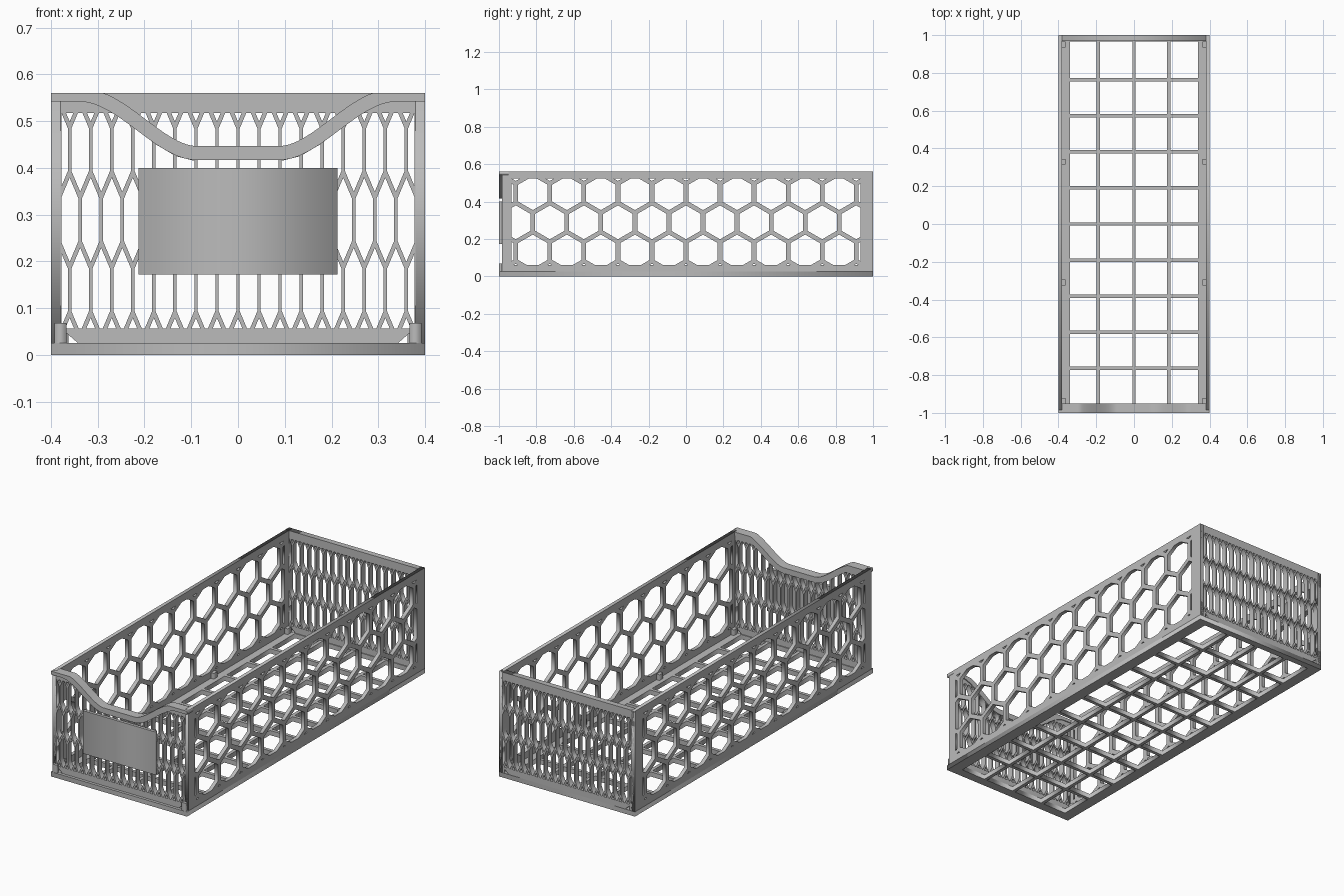
import bpy
import math
from mathutils import Matrix

cube = bpy.data.objects.get("Cube")
if cube:
    bpy.data.objects.remove(cube)

grey = bpy.data.materials.new("plain grey")
grey.use_nodes = True
grey.diffuse_color = (0.5, 0.5, 0.5, 1)
grey.node_tree.nodes["Principled BSDF"].inputs["Base Color"].default_value = (0.5, 0.5, 0.5, 1)

# Local (u, v, w) frames: upright facing front, upright facing sideways, lying flat
FRONT = Matrix.Rotation(math.pi / 2, 4, "X")
SIDE = Matrix.Rotation(math.pi / 2, 4, "Z") @ FRONT
FLAT = Matrix.Identity(4)


def panel(name, loops, thickness, frame, location):
    """Extruded flat panel; the first loop is the outline, the rest are holes."""
    curve = bpy.data.curves.new(name, "CURVE")
    curve.dimensions = "2D"
    curve.fill_mode = "BOTH"
    curve.extrude = thickness / 2
    for loop in loops:
        spline = curve.splines.new("POLY")
        spline.points.add(len(loop) - 1)
        for point, (u, v) in zip(spline.points, loop):
            point.co = (u, v, 0, 1)
        spline.use_cyclic_u = True
    temp = bpy.data.objects.new(name + " curve", curve)
    bpy.context.collection.objects.link(temp)
    graph = bpy.context.evaluated_depsgraph_get()
    mesh = bpy.data.meshes.new_from_object(temp.evaluated_get(graph))
    bpy.data.objects.remove(temp)
    mesh.materials.clear()
    mesh.materials.append(grey)
    obj = bpy.data.objects.new(name, mesh)
    obj.matrix_world = Matrix.Translation(location) @ frame
    bpy.context.collection.objects.link(obj)
    return obj


def rect(u0, u1, v0, v1):
    return [(u0, v0), (u1, v0), (u1, v1), (u0, v1)]


def box(name, x0, x1, y0, y1, z0, z1):
    return panel(name, [rect(x0, x1, y0, y1)], z1 - z0, FLAT, (0, 0, (z0 + z1) / 2))


def clip(poly, a, b, c):
    """Keep the part of a convex polygon where a*u + b*v <= c."""
    out = []
    for p, q in zip(poly, poly[1:] + poly[:1]):
        dp = a * p[0] + b * p[1] - c
        dq = a * q[0] + b * q[1] - c
        if dp <= 0:
            out.append(p)
        if dp * dq < 0:
            t = dp / (dp - dq)
            out.append((p[0] + t * (q[0] - p[0]), p[1] + t * (q[1] - p[1])))
    return out


def area(poly):
    return abs(sum(p[0] * q[1] - q[0] * p[1] for p, q in zip(poly, poly[1:] + poly[:1]))) / 2


def hex_holes(pitch, row, half, radius, limit_u, v0, v1, top=None):
    """Staggered hexagon holes trimmed to a rectangle and an optional top curve."""
    holes = []
    count = int(limit_u / pitch) + 2
    for r in range(-2, 3):
        for k in range(-count, count + 1):
            u = (k + 0.5 * (r % 2)) * pitch
            v = 0.289 + r * row
            h = radius / 2
            poly = [(u, v + radius), (u - half, v + h), (u - half, v - h),
                    (u, v - radius), (u + half, v - h), (u + half, v + h)]
            limits = [(1, 0, limit_u), (-1, 0, limit_u), (0, 1, v1), (0, -1, -v0)]
            if top:
                slope = (top(u + 0.01) - top(u - 0.01)) / 0.02
                limits.append((-slope, 1, top(u) - slope * u))
            for limit in limits:
                poly = clip(poly, *limit)
            if len(poly) > 2 and area(poly) > 0.00005:
                holes.append(poly)
    return holes


def lip_bottom(x):
    t = min(max((abs(x) - 0.09) / 0.25, 0), 1)
    return 0.417 + 0.125 * t * t * (3 - 2 * t)


def lip_top(x):
    slope = (lip_bottom(x + 0.005) - lip_bottom(x - 0.005)) / 0.01
    n = math.hypot(slope, 1)
    return x - 0.03 * slope / n, min(0.56, lip_bottom(x) + 0.03 / n)


# Floor frame with grid
xs = [-0.349, -0.19, 0, 0.185, 0.349]
ys = [-0.959] + [0.191 * k for k in range(-4, 5)] + [0.974]
cells = [rect(x0 + 0.009, x1 - 0.009, y0 + 0.009, y1 - 0.009)
         for x0, x1 in zip(xs, xs[1:]) for y0, y1 in zip(ys, ys[1:])]
panel("floor_grid", [rect(-0.4, 0.4, -1, 1)] + cells, 0.025, FLAT, (0, 0, 0.0125))

# Small bottom corner openings shared by both end walls
corners = [[(s * 0.367, 0.026), (s * 0.343, 0.026), (s * 0.367, 0.047)] for s in (-1, 1)]

# Side walls
side_holes = hex_holes(0.182, 0.156, 0.0785, 0.0905, 0.932, 0.06, 0.522)
for side, x in (("left", 0.39), ("right", -0.39)):
    panel(side + "_side_wall", [rect(-0.985, 1, 0.025, 0.56)] + side_holes, 0.02, SIDE, (x, 0, 0))

# Back wall
back_holes = hex_holes(0.045, 0.15, 0.019, 0.09, 0.378, 0.057, 0.517)
panel("back_wall", [rect(-0.395, 0.395, 0.025, 0.56)] + back_holes + corners, 0.03, FRONT, (0, 0.985, 0))

# Front wall with dipped top
steps = [-0.4 + 0.01 * i for i in range(81)]
front_holes = hex_holes(0.045, 0.15, 0.019, 0.09, 0.378, 0.057, 0.517, lip_bottom)
wall_edge = [(0.39, 0.025), (-0.39, 0.025)] + [(x, lip_bottom(x) + 0.008) for x in steps[1:-1]]
panel("front_wall", [wall_edge] + front_holes + corners, 0.03, FRONT, (0, -0.97, 0))

# Front lip following the dip
lip = [(x, lip_bottom(x)) for x in steps] + [lip_top(x) for x in reversed(steps)]
panel("front_lip", [lip], 0.05, FRONT, (0, -0.975, 0))

# Label plate
box("label_plate", -0.213, 0.213, -1, -0.984, 0.172, 0.4)

# Corner tabs and inner wall clips
for side, s in (("left", 1), ("right", -1)):
    x0, x1 = sorted((s * 0.367, s * 0.392))
    box(side + "_front_tab", x0, x1, -1, -0.984, 0.025, 0.068)
    for i, y in enumerate((-0.935, -0.31, 0.33, 0.95)):
        c0, c1 = sorted((s * 0.362, s * 0.382))
        box(f"{side}_clip_{i + 1}", c0, c1, y - 0.015, y + 0.015, 0.025, 0.055)
